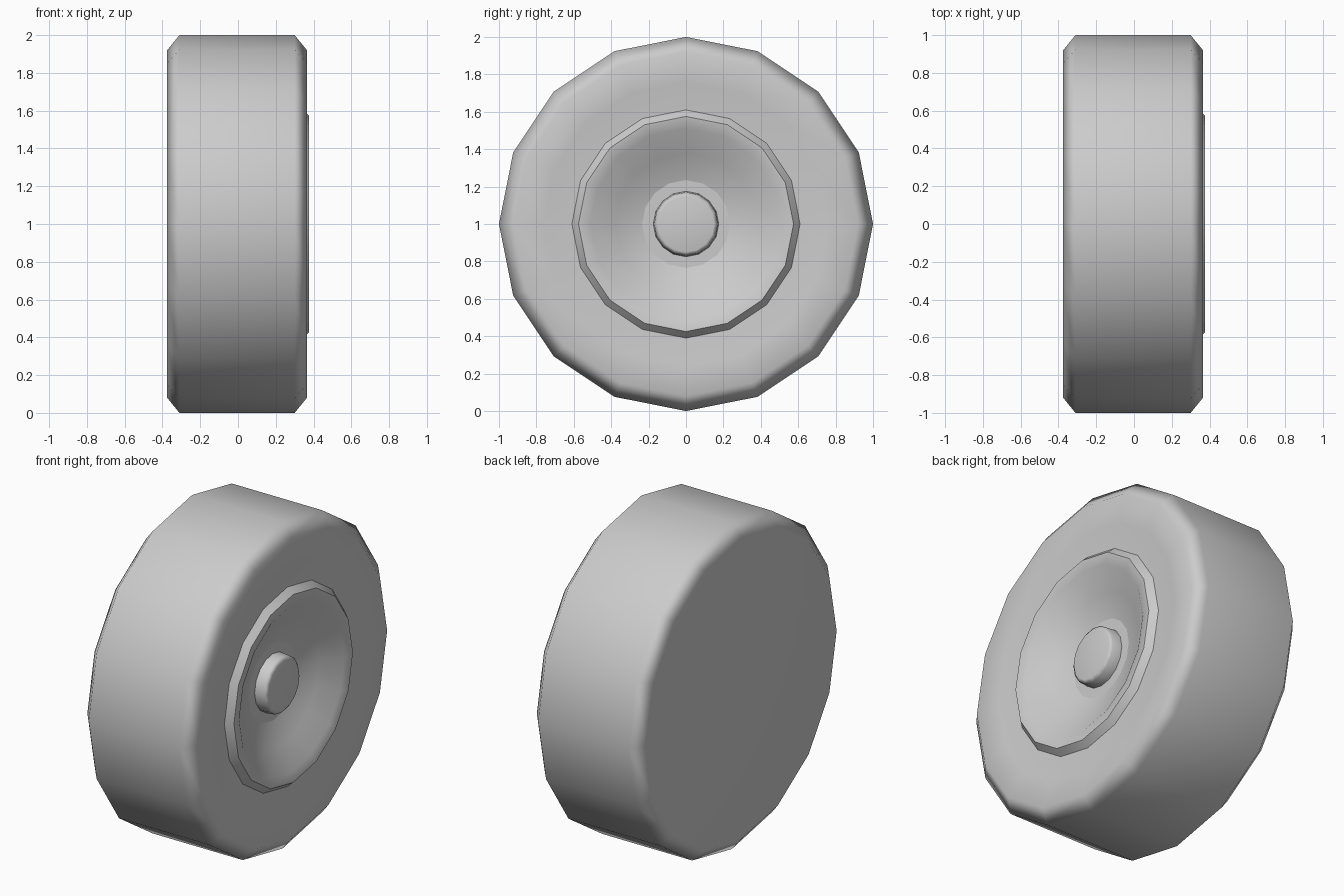
import bpy, bmesh, math
from mathutils import Vector

SIDES = 16
CENTRE = Vector((0, 0, 1))

cube = bpy.data.objects.get("Cube")
if cube:
    bpy.data.objects.remove(cube, do_unlink=True)

# One plain grey for the whole wheel
grey = bpy.data.materials.new("light_grey")
grey.use_nodes = True
grey.diffuse_color = (0.6, 0.6, 0.6, 1)
grey.node_tree.nodes["Principled BSDF"].inputs["Base Color"].default_value = grey.diffuse_color


def lathe(name, profile, smooth_angle):
    """Spin (x, radius) points, listed from back to front, about the x axis."""
    bm = bmesh.new()
    verts = [bm.verts.new(CENTRE + Vector((x, 0, r))) for x, r in profile]
    edges = [bm.edges.new(pair) for pair in zip(verts, verts[1:])]
    bmesh.ops.spin(bm, geom=verts + edges, cent=CENTRE, axis=(1, 0, 0),
                   angle=math.tau, steps=SIDES, use_merge=True)
    bmesh.ops.remove_doubles(bm, verts=bm.verts, dist=0.0005)
    bmesh.ops.recalc_face_normals(bm, faces=bm.faces)
    # An open shell must face the +x side at its front-most ring
    front = max(bm.faces, key=lambda f: abs(f.normal.x) + f.calc_center_median().x)
    if front.normal.x < 0 < front.calc_center_median().x:
        bmesh.ops.reverse_faces(bm, faces=bm.faces)
    mesh = bpy.data.meshes.new(name)
    bm.to_mesh(mesh)
    bm.free()
    mesh.materials.append(grey)
    obj = bpy.data.objects.new(name, mesh)
    bpy.context.collection.objects.link(obj)
    bpy.ops.object.select_all(action="DESELECT")
    obj.select_set(True)
    bpy.context.view_layer.objects.active = obj
    bpy.ops.object.shade_smooth_by_angle(angle=math.radians(smooth_angle))
    # Large faces stay flat and the narrow bevels carry the blend
    weighted = obj.modifiers.new("weighted_normals", "WEIGHTED_NORMAL")
    weighted.keep_sharp = True
    return obj


# Tyre: flat closed back, chamfered shoulders, slightly dished outer wall
lathe("tyre", [(-0.375, 0), (-0.375, 0.92), (-0.31, 1), (0.30, 1),
               (0.365, 0.92), (0.345, 0.76), (0.335, 0.61)], 60)

# Rim: raised lip and concave dish
lathe("rim", [(0.335, 0.61), (0.375, 0.575), (0.365, 0.51),
              (0.285, 0.38), (0.235, 0.235)], 30)

# Flat seat in the middle of the dish
lathe("hub_seat", [(0.235, 0.235), (0.235, 0)], 30)

# Hub cap with a softened front edge
lathe("hub_cap", [(0.235, 0.175), (0.295, 0.17), (0.31, 0.15), (0.31, 0)], 60)
